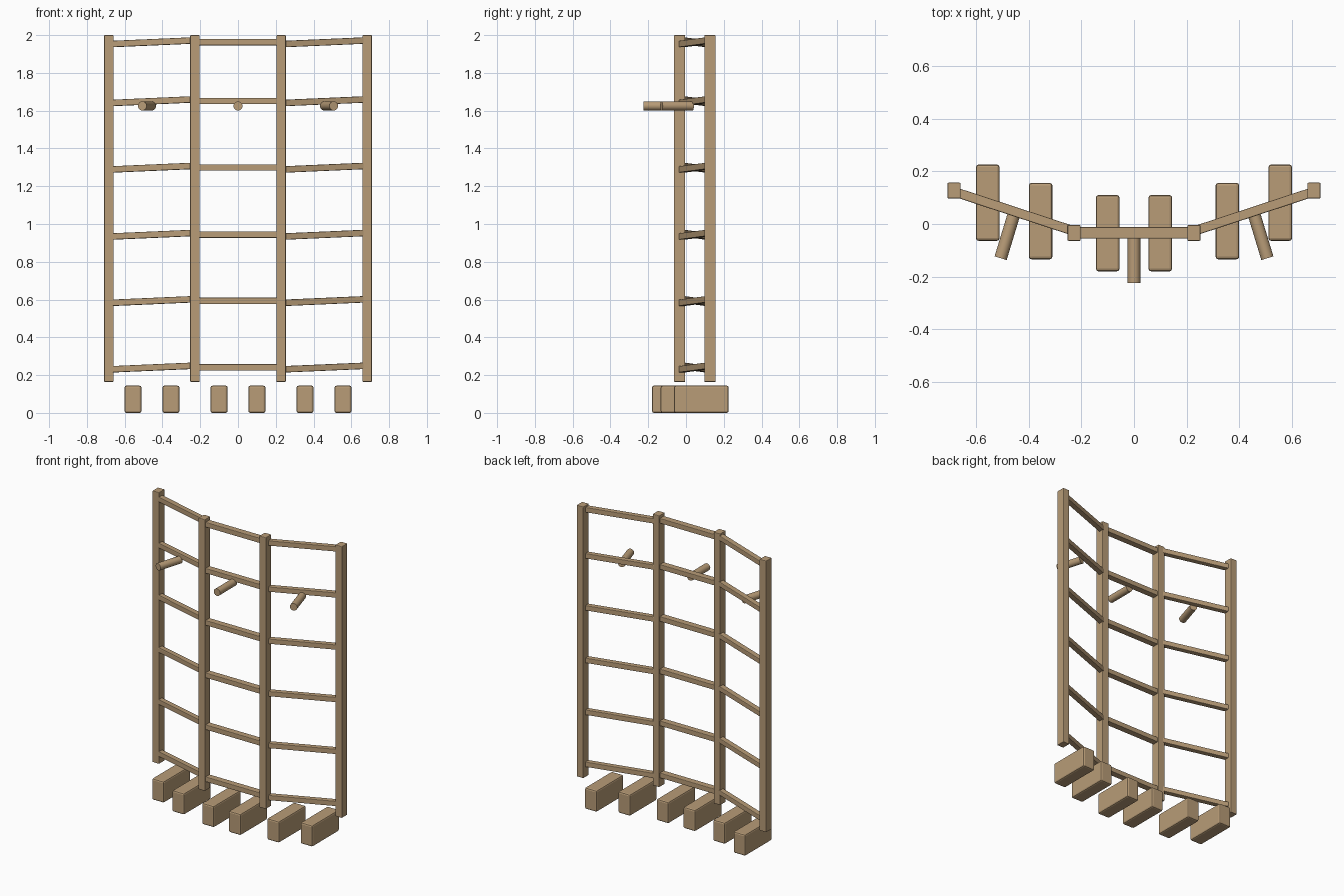
import bpy
from math import radians
from mathutils import Vector, Matrix

cube = bpy.data.objects.get("Cube")
if cube:
    bpy.data.objects.remove(cube, do_unlink=True)

# Single timber colour
wood = bpy.data.materials.new("light_wood")
wood.use_nodes = True
colour = (0.48, 0.332, 0.185, 1)
wood.diffuse_color = colour
wood.node_tree.nodes["Principled BSDF"].inputs["Base Color"].default_value = colour


def finish(name, bevel):
    obj = bpy.context.object
    obj.name = name
    obj.data.materials.append(wood)
    if bevel:
        mod = obj.modifiers.new("soft_edges", 'BEVEL')
        mod.width = bevel
        mod.segments = 2
        mod.limit_method = 'ANGLE'
        mod.angle_limit = radians(40)
    return obj


def box(name, centre, size, bevel):
    bpy.ops.mesh.primitive_cube_add(size=1, location=centre)
    bpy.context.object.data.transform(Matrix.Diagonal((*size, 1)))
    return finish(name, bevel)


def beam(name, start, end, width, height):
    """Upright rectangular bar running between two points."""
    start, end = Vector(start), Vector(end)
    along = end - start
    x = along.normalized()
    y = Vector((0, 0, 1)).cross(x).normalized()
    z = x.cross(y)
    obj = box(name, (0, 0, 0), (along.length, width, height), 0.004)
    turn = Matrix((x, y, z)).transposed().to_4x4()
    obj.matrix_world = Matrix.Translation((start + end) / 2) @ turn
    return obj


def peg(name, start, end):
    start, end = Vector(start), Vector(end)
    along = end - start
    bpy.ops.mesh.primitive_cylinder_add(
        vertices=32, radius=0.024, depth=along.length, location=(start + end) / 2,
        rotation=along.to_track_quat('Z', 'Y').to_euler())
    bpy.ops.object.shade_smooth_by_angle(angle=radians(40))
    return finish(name, 0)


# Posts and foot blocks, mirrored left and right
for side, s in (("left", 1), ("right", -1)):
    box(f"outer_post_{side}", (s * 0.684, 0.127, 1.082), (0.05, 0.06, 1.836), 0.004)
    box(f"inner_post_{side}", (s * 0.228, -0.034, 1.082), (0.05, 0.06, 1.836), 0.004)
    for label, x, y in (("outer", 0.556, 0.081), ("middle", 0.355, 0.011), ("inner", 0.1, -0.035)):
        box(f"{label}_foot_block_{side}", (s * x, y, 0.072), (0.09, 0.29, 0.144), 0.01)
    peg(f"peg_{side}", (s * 0.507, -0.13, 1.625), (s * 0.457, 0.035, 1.625))
peg("peg_centre", (0, -0.225, 1.625), (0, -0.045, 1.625))

# Rails, the side ones rising slightly from right to left
for i, z in enumerate((0.241, 0.593, 0.944, 1.299, 1.651, 1.963)):
    beam(f"centre_rail_{i + 1}", (-0.228, -0.034, z), (0.228, -0.034, z), 0.044, 0.034)
    beam(f"right_rail_{i + 1}", (-0.685, 0.123, z - 0.011), (-0.228, -0.027, z + 0.009), 0.036, 0.034)
    beam(f"left_rail_{i + 1}", (0.228, -0.027, z - 0.011), (0.685, 0.123, z + 0.009), 0.036, 0.034)
